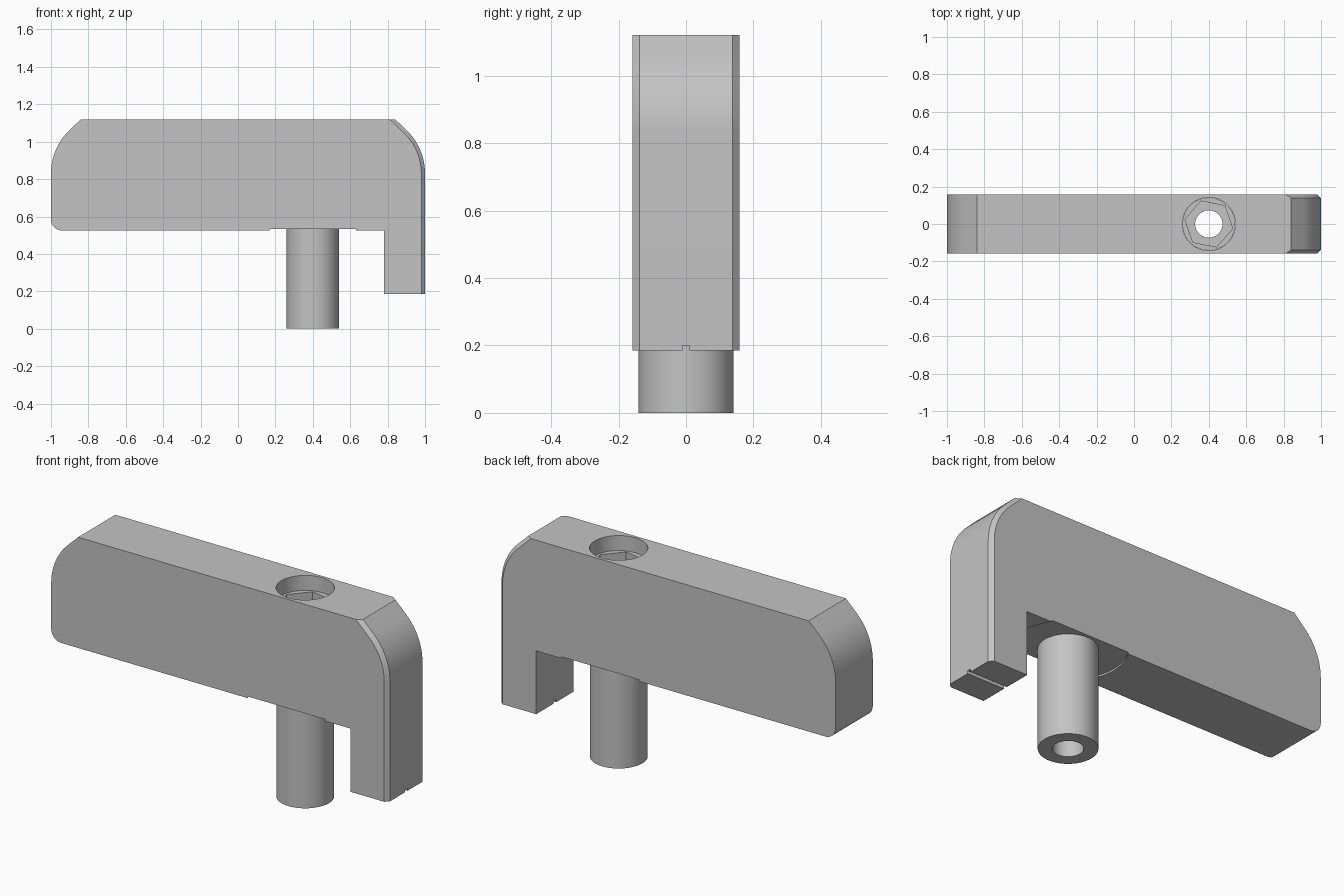
import bpy, bmesh
from math import radians, cos, sin
from mathutils import Matrix

default = bpy.data.objects.get("Cube")
if default:
    bpy.data.objects.remove(default)

grey = bpy.data.materials.new("plain grey")
grey.use_nodes = True
colour = (0.55, 0.55, 0.55, 1)
grey.diffuse_color = colour
grey.node_tree.nodes["Principled BSDF"].inputs["Base Color"].default_value = colour

HALF = 0.158      # half thickness of the arm
TOP = 1.12
BOLT_X = 0.4


def finish(name, bm):
    bmesh.ops.recalc_face_normals(bm, faces=bm.faces)
    mesh = bpy.data.meshes.new(name)
    bm.to_mesh(mesh)
    bm.free()
    mesh.materials.append(grey)
    obj = bpy.data.objects.new(name, mesh)
    bpy.context.collection.objects.link(obj)
    return obj


def cylinder(name, radius, low, high, sides=64, turn=0):
    bm = bmesh.new()
    place = Matrix.Translation((BOLT_X, 0, (low + high) / 2)) @ Matrix.Rotation(turn, 4, "Z")
    bmesh.ops.create_cone(bm, cap_ends=True, segments=sides, radius1=radius,
                          radius2=radius, depth=high - low, matrix=place)
    return finish(name, bm)


def box(name, centre, size):
    bm = bmesh.new()
    bmesh.ops.create_cube(bm, size=1, matrix=Matrix.Translation(centre) @ Matrix.Diagonal((*size, 1)))
    return finish(name, bm)


def cut(obj, cutter):
    mod = obj.modifiers.new("cut", "BOOLEAN")
    mod.operation = "DIFFERENCE"
    mod.solver = "EXACT"
    mod.object = cutter
    bpy.context.view_layer.objects.active = obj
    bpy.ops.object.modifier_apply(modifier=mod.name)
    bpy.data.objects.remove(cutter)


def arc(cx, cz, r, start, end, steps):
    angles = [radians(start + (end - start) * i / steps) for i in range(steps + 1)]
    return [(cx + r * cos(a), cz + r * sin(a)) for a in angles]


# Arm: extruded side profile with sloped, rounded shoulders and a hooked leg
shoulder = arc(0.68, 0.83, 0.32, 0, 45, 14)
profile = [(0.78, 0.525), (0.78, 0.185), (1, 0.185)] + shoulder + [(0.84, TOP), (-0.84, TOP)]
profile += [(-x, z) for x, z in reversed(shoulder)]
profile += arc(-0.94, 0.585, 0.06, 180, 270, 8)

bm = bmesh.new()
face = bm.faces.new([bm.verts.new((x, -HALF, z)) for x, z in profile])
sweep = bmesh.ops.extrude_face_region(bm, geom=[face])
for v in sweep["geom"]:
    if isinstance(v, bmesh.types.BMVert):
        v.co.y = HALF
bmesh.ops.recalc_face_normals(bm, faces=bm.faces)

# Chamfer the outer edges of the hooked end
outer = [e for e in bm.edges
         if abs(e.verts[0].co.y - e.verts[1].co.y) < 0.001
         and all(v.co.x > 0.83 for v in e.verts)
         and abs(e.verts[0].co.z - e.verts[1].co.z) > 0.001]
bmesh.ops.bevel(bm, geom=outer, offset=0.02, segments=1, affect="EDGES")
arm = finish("clamp_arm", bm)

# Bolt bore, shallow seat under the arm and slot under the leg
cut(arm, cylinder("bore_cutter", 0.142, 0.3, 1.3))
cut(arm, cylinder("seat_cutter", 0.28, 0.4, 0.534, 96))
cut(arm, box("slot_cutter", (0.89, 0, 0.18), (0.4, 0.02, 0.04)))

# Bolt with a hexagonal socket and a through hole
bolt = cylinder("clamp_bolt", 0.141, 0, TOP - 0.08)
cut(bolt, cylinder("hole_cutter", 0.073, -0.1, 1.3, 48))
cut(bolt, cylinder("socket_cutter", 0.13, 0.9, 1.3, 6, radians(19)))

# Smooth curved walls, keep hard edges
bpy.ops.object.select_all(action="DESELECT")
for obj in (arm, bolt):
    obj.select_set(True)
bpy.context.view_layer.objects.active = arm
bpy.ops.object.shade_smooth_by_angle(angle=radians(20))
